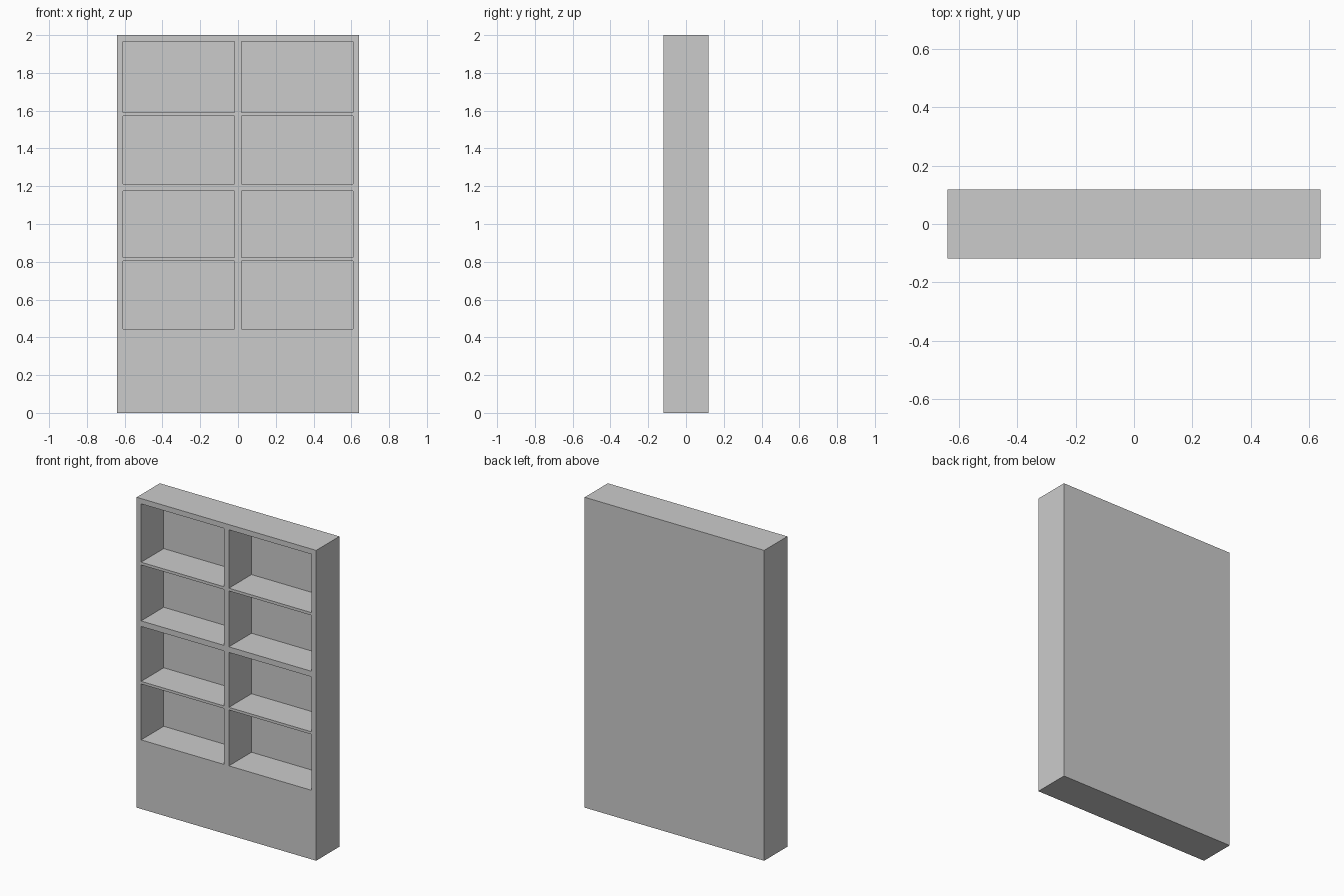
import bpy, bmesh

if "Cube" in bpy.data.objects:
    bpy.data.objects.remove(bpy.data.objects["Cube"])

HALF_W, HALF_D, HEIGHT = 0.64, 0.118, 2.0
CELL_DEPTH = 0.23
# front grid lines; odd-numbered intervals are the open compartments
XS = [-HALF_W, -0.608, -0.018, 0.018, 0.608, HALF_W]
ZS = [0, 0.445, 0.805, 0.822, 1.176, 1.212, 1.572, 1.59, 1.966, HEIGHT]

bm = bmesh.new()

# front face as a grid
grid = [[bm.verts.new((x, -HALF_D, z)) for z in ZS] for x in XS]
cells = []
for i in range(len(XS) - 1):
    for j in range(len(ZS) - 1):
        f = bm.faces.new((grid[i][j], grid[i + 1][j],
                          grid[i + 1][j + 1], grid[i][j + 1]))
        if i % 2 and j % 2:
            cells.append(f)

# outer sides and back
rim = [e for e in bm.edges if e.is_boundary]
ext = bmesh.ops.extrude_edge_only(bm, edges=rim)["geom"]
bmesh.ops.translate(bm, vec=(0, 2 * HALF_D, 0),
                    verts=[g for g in ext if isinstance(g, bmesh.types.BMVert)])
bmesh.ops.holes_fill(bm, edges=[e for e in bm.edges if e.is_boundary], sides=0)

# recessed compartments
ret = bmesh.ops.extrude_discrete_faces(bm, faces=cells)
for f in ret["faces"]:
    bmesh.ops.translate(bm, vec=(0, CELL_DEPTH, 0), verts=f.verts)

# merge coplanar faces, keep the outside facing out
bmesh.ops.dissolve_limit(bm, angle_limit=0.01, verts=bm.verts, edges=bm.edges)
bmesh.ops.recalc_face_normals(bm, faces=bm.faces)

mesh = bpy.data.meshes.new("bookcase")
bm.to_mesh(mesh)
bm.free()
bpy.context.collection.objects.link(bpy.data.objects.new("bookcase", mesh))
